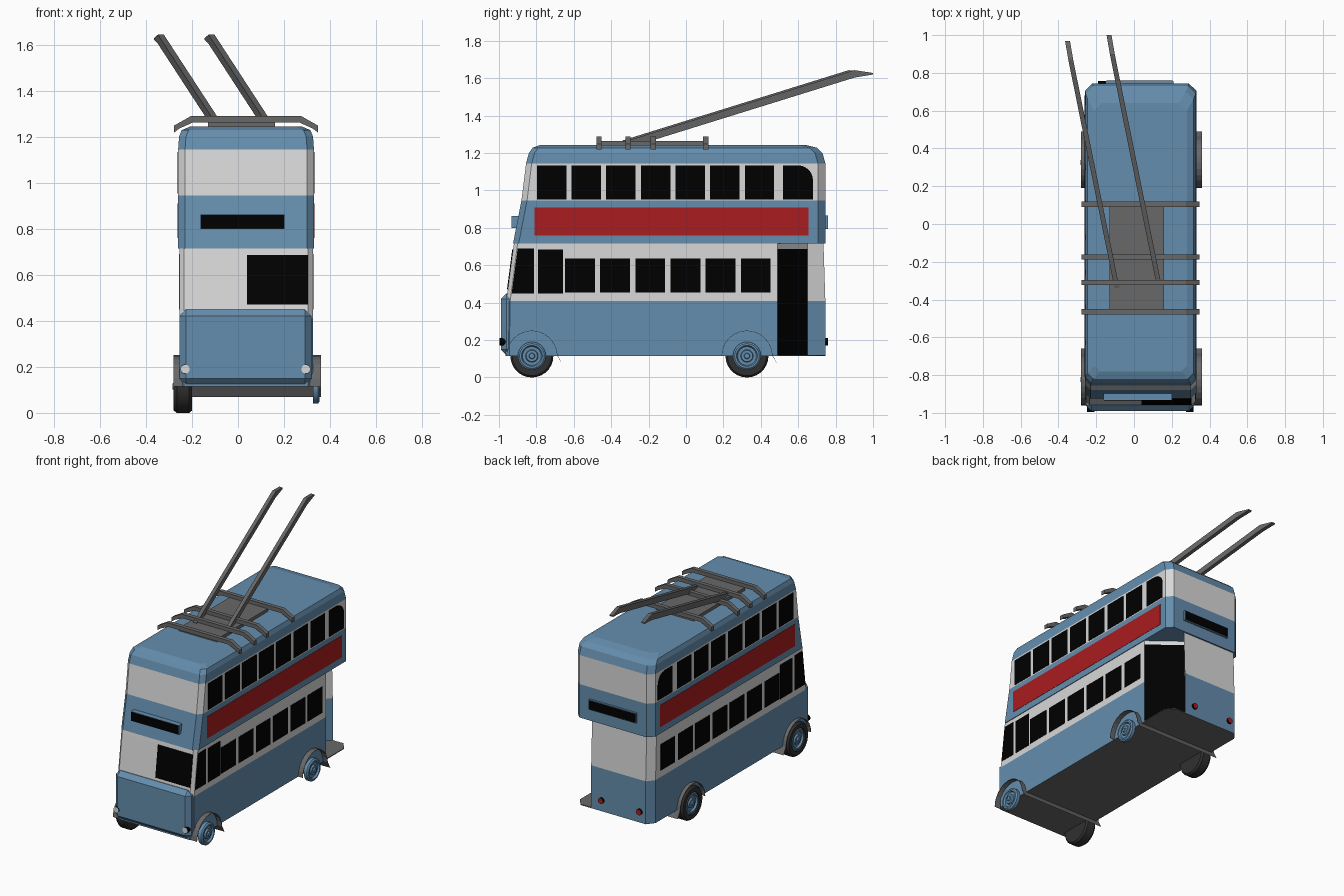
import bpy, bmesh, math
from mathutils import Vector

if "Cube" in bpy.data.objects:
    bpy.data.objects.remove(bpy.data.objects["Cube"])


def material(name, r, g, b):
    m = bpy.data.materials.new(name)
    m.use_nodes = True
    m.diffuse_color = (r, g, b, 1)
    m.node_tree.nodes["Principled BSDF"].inputs["Base Color"].default_value = (r, g, b, 1)
    return m


BLUE = material("body blue", 0.13, 0.27, 0.42)
CREAM = material("pale grey", 0.69, 0.69, 0.69)
BLACK = material("black glass", 0, 0, 0)
RED = material("panel red", 0.40, 0.012, 0.014)
GREY = material("metal grey", 0.14, 0.14, 0.14)
DARK = material("dark rubber", 0.03, 0.03, 0.03)

LEFT, RIGHT = 0.33, -0.26        # side planes of the upper deck
MID = (LEFT + RIGHT) / 2
FLOOR, WAIST, LINTEL, DECK = 0.115, 0.41, 0.687, 0.715
AXLES = (-0.824, 0.326)


def finish(name, bm, mats, smooth=False):
    bmesh.ops.recalc_face_normals(bm, faces=bm.faces)
    me = bpy.data.meshes.new(name)
    bm.to_mesh(me)
    bm.free()
    for m in mats:
        me.materials.append(m)
    ob = bpy.data.objects.new(name, me)
    bpy.context.collection.objects.link(ob)
    if smooth:
        bpy.ops.object.select_all(action='DESELECT')
        ob.select_set(True)
        bpy.context.view_layer.objects.active = ob
        bpy.ops.object.shade_smooth_by_angle(angle=math.radians(35))
    return ob


def skin(bm, rings):
    """Bridge closed rings of points and cap them; returns bands and caps."""
    vs = [[bm.verts.new(p) for p in r] for r in rings]
    n = len(vs[0])
    bands = [[bm.faces.new((a[i], a[(i + 1) % n], b[(i + 1) % n], b[i])) for i in range(n)]
             for a, b in zip(vs, vs[1:])]
    return bands, [bm.faces.new(vs[0]), bm.faces.new(vs[-1])]


def prism(bm, pts, offset):
    pts = [Vector(p) for p in pts]
    return skin(bm, [pts, [p + Vector(offset) for p in pts]])


def box(name, lo, hi, mat, bevel=0):
    bm = bmesh.new()
    (a, b, c), (d, e, f) = lo, hi
    prism(bm, [(a, b, c), (d, b, c), (d, e, c), (a, e, c)], (0, 0, f - c))
    if bevel:
        bmesh.ops.bevel(bm, geom=bm.edges[:], offset=bevel, segments=1, affect='EDGES')
    return finish(name, bm, [mat])


def rect(y0, y1, z0, z1):
    return [(y0, z0), (y1, z0), (y1, z1), (y0, z1)]


def side_plates(name, shapes, x, side, mat):
    bm = bmesh.new()
    for shape in shapes:
        prism(bm, [(x, y, z) for y, z in shape], (0.002 * side, 0, 0))
    return finish(name, bm, [mat])


def lathe(name, x, profile, mat, axle, out):
    """Turn a (radius, outward distance) profile round the axle."""
    bm = bmesh.new()
    rings = [[(x + out * d, axle + r * math.cos(t), FLOOR + r * math.sin(t))
              for t in [math.tau * k / 28 for k in range(28)]] for r, d in profile]
    skin(bm, rings)
    return finish(name, bm, [mat], smooth=True)


# Lower deck, with the rear left corner cut away for the entrance
def lower_ring(z, front, rear):
    a, b, c = RIGHT + 0.005, LEFT - 0.005, 0.02
    return [(x, y, z) for x, y in (
        (a + c, front), (b - c, front), (b, front + c), (b, 0.49), (0.12, 0.65),
        (0.2, rear), (a + 0.04, rear), (a, rear - 0.05), (a, front + c))]


bm = bmesh.new()
bands, ends = skin(bm, [lower_ring(FLOOR, -0.965, 0.745), lower_ring(WAIST, -0.96, 0.745),
                        lower_ring(LINTEL, -0.924, 0.736), lower_ring(DECK, -0.92, 0.735)])
for f in bands[1] + bands[2]:
    f.material_index = 1
for band in bands[:2]:
    band[3].material_index = 2
ends[0].material_index = 3
finish("lower_deck", bm, [BLUE, CREAM, BLACK, GREY])

# Entrance platform floor in the cut-away corner
bm = bmesh.new()
prism(bm, [(x, y, FLOOR) for x, y in ((0.325, 0.49), (0.325, 0.69), (0.28, 0.745),
                                      (0.2, 0.745), (0.12, 0.65))], (0, 0, 0.006))
finish("entrance_platform", bm, [GREY])


# Upper deck and roof
def upper_ring(z, front, rear, inset=0, c=0.03):
    a, b = RIGHT + inset, LEFT - inset
    r = c + 0.01
    return [(x, y, z) for x, y in (
        (a + c, front), (b - c, front), (b, front + c), (b, rear - r),
        (b - r, rear), (a + r, rear), (a, rear - r), (a, front + c))]


bm = bmesh.new()
bands, ends = skin(bm, [
    upper_ring(DECK, -0.925, 0.745), upper_ring(0.945, -0.88, 0.745),
    upper_ring(1.145, -0.855, 0.745), upper_ring(1.2, -0.84, 0.73, 0.004),
    upper_ring(1.228, -0.82, 0.7, 0.015), upper_ring(1.243, -0.78, 0.64, 0.05)])
for f in bands[1]:
    f.material_index = 1
finish("upper_deck", bm, [BLUE, CREAM])

# Nose panel
box("nose_panel", (-0.255, -0.99, 0.12), (0.32, -0.9, 0.45), BLUE, 0.03)

# Side windows and long side panels
uppers = [rect(-0.797 + 0.1853 * i, -0.64 + 0.1853 * i, 0.952, 1.134) for i in range(7)]
arc = [(0.599 + 0.08 * math.cos(t), 1.054 + 0.08 * math.sin(t))
       for t in [math.pi / 2 * k / 6 for k in range(7)]]
uppers.append([(0.519, 0.952), (0.679, 0.952)] + arc + [(0.519, 1.134)])
lowers = [rect(-0.647 + 0.188 * i, -0.487 + 0.188 * i, 0.455, 0.635) for i in range(6)]
lowers += [rect(-0.79, -0.658, 0.45, 0.685),
           [(-0.932, 0.45), (-0.813, 0.45), (-0.813, 0.69), (-0.9, 0.69)]]
for name, x, s in (("left", LEFT, 1), ("right", RIGHT, -1)):
    extra = [rect(0.485, 0.64, 0.455, 0.635)] if s < 0 else []
    side_plates(name + "_upper_windows", uppers, x, s, BLACK)
    side_plates(name + "_lower_windows", lowers + extra, x - 0.005 * s, s, BLACK)
    side_plates(name + "_red_panel", [rect(-0.81, 0.655, 0.76, 0.91)], x, s, RED)

# Windscreen, lying on the sloping front
bm = bmesh.new()
slope = lambda z: -0.96 + (z - WAIST) * 0.04 / (DECK - WAIST)
prism(bm, [(x, slope(z), z) for x, z in rect(0.04, 0.305, 0.47, 0.685)], (0, -0.005, 0))
finish("windscreen", bm, [BLACK])

# Destination boxes, front and rear
box("front_sign_box", (-0.162, -0.932, 0.798), (0.202, -0.87, 0.862), BLUE)
box("front_sign", (-0.16, -0.934, 0.8), (0.2, -0.93, 0.86), BLACK)
box("rear_sign_box", (-0.15, 0.7, 0.795), (0.21, 0.758, 0.865), BLUE)
box("rear_sign", (-0.145, 0.756, 0.8), (0.205, 0.76, 0.86), BLACK)


# Lamps
def lamp(name, x, y, d, lens):
    bm = bmesh.new()
    circle = [(0.02 * math.cos(math.tau * k / 16), 0.02 * math.sin(math.tau * k / 16))
              for k in range(16)]
    bands, ends = prism(bm, [(x + u, y, 0.19 + v) for u, v in circle], (0, d, 0))
    ends[1].material_index = 1
    finish(name, bm, [BLACK, lens])


for name, x in (("left", 0.295), ("right", -0.23)):
    lamp(name + "_headlight", x, -0.96, -0.036, CREAM)
for name, x in (("left", 0.12), ("right", -0.17)):
    lamp(name + "_tail_lamp", x, 0.74, 0.018, RED)

# Wheels: covers on the left, full tyres on the right, with full-width mudguards
COVER = [(0.075, 0), (0.075, 0.022), (0.066, 0.03), (0.056, 0.03), (0.05, 0.018),
         (0.034, 0.018), (0.03, 0.028), (0.016, 0.028), (0.013, 0.036)]
TYRE = [(0.06, 0), (0.105, 0), (FLOOR, 0.012), (FLOOR, 0.066), (0.104, 0.08),
        (0.076, 0.08), (0.074, 0.05)]
for name, y in zip(("front", "rear"), AXLES):
    lathe(name + "_left_wheel", 0.325, COVER, BLUE, y, 1)
    lathe(name + "_right_tyre", -0.2, TYRE, DARK, y, -1)
    lathe(name + "_right_wheel", -0.248, COVER, BLUE, y, -1)
    outer, inner = [[(y - r * math.cos(t), FLOOR + r * math.sin(t))
                     for t in [math.pi * k / 12 for k in range(12)]] for r in (0.136, 0.134)]
    outer += [(y + 0.138, 0.118), (y + 0.164, 0.07)]
    inner += [(y + 0.136, 0.116)]
    bm = bmesh.new()
    prism(bm, [(-0.28, p, z) for p, z in outer + inner[::-1]], (0.64, 0, 0))
    finish(name + "_mudguard", bm, [GREY])

# Roof rack: four arched hoops over a flat platform
half = [(0.3125, 1.218), (0.3125, 1.248), (0.24, 1.289)]
under = [(0.23, 1.262), (0.29, 1.235)]
hoop = half + [(-x, z) for x, z in half[::-1]] + [(-x, z) for x, z in under[::-1]] + under
for i, y in enumerate((-0.465, -0.31, -0.175, 0.105)):
    bm = bmesh.new()
    prism(bm, [(MID + x, y - 0.014, z) for x, z in hoop], (0, 0.028, 0))
    finish("roof_hoop_%d" % (i + 1), bm, [GREY])
box("roof_platform", (-0.13, -0.455, 1.235), (0.16, 0.1, 1.264), GREY)

# Trolley poles with a bent tip
for name, x, y in (("right", -0.09, -0.34), ("left", 0.13, -0.31)):
    path = [(0, 0, 1.247), (-0.245, 1.21, 1.623), (-0.262, 1.31, 1.624)]
    bm = bmesh.new()
    rings = []
    for (dx, dy, z), h in zip(path, (0.02, 0.02, 0.004)):
        rings.append([(x + dx + u, y + dy, z + v)
                      for u, v in ((-0.013, -h), (0.013, -h), (0.013, h), (-0.013, h))])
    skin(bm, rings)
    finish(name + "_trolley_pole", bm, [GREY])
